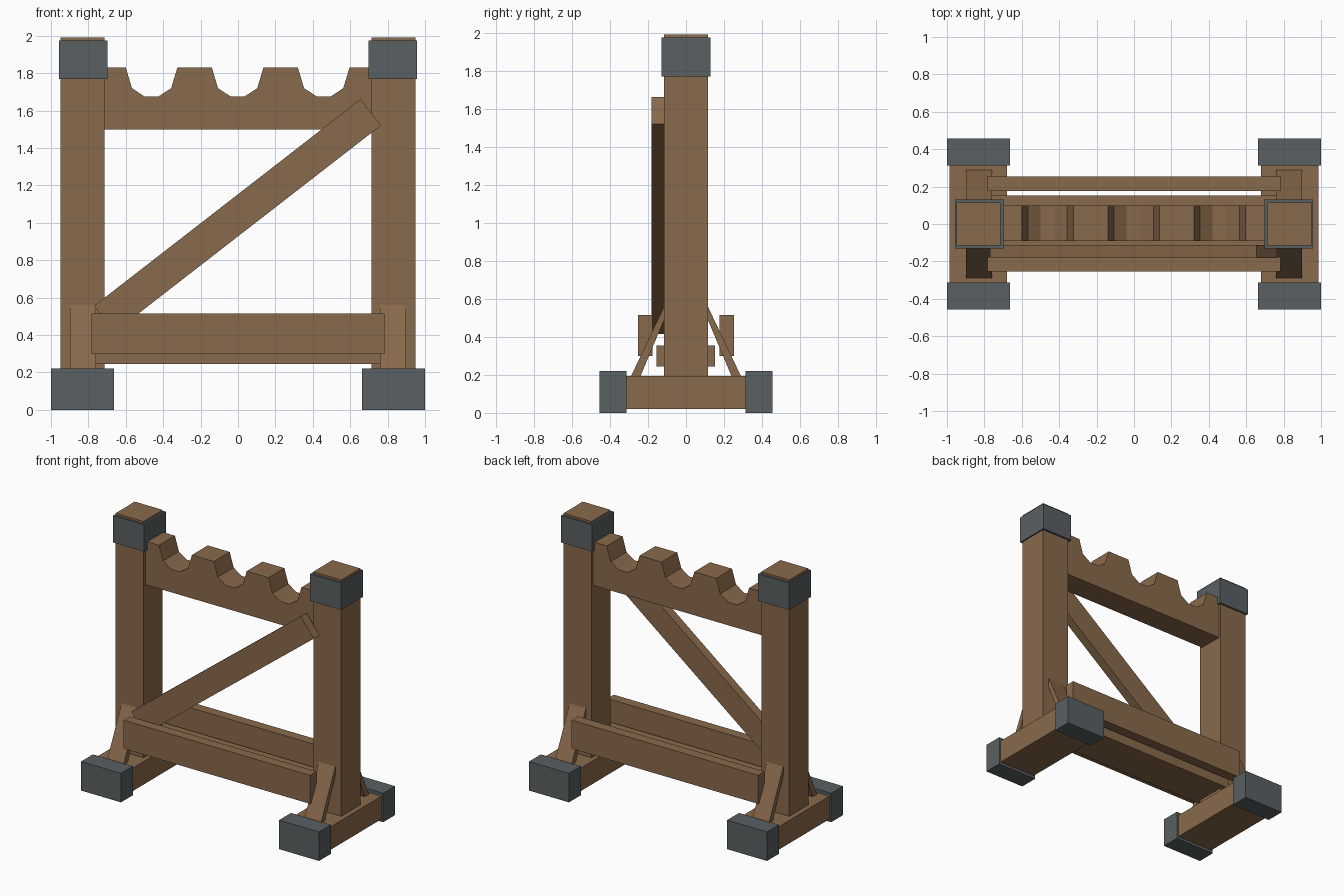
import bpy, bmesh, math
from mathutils import Matrix

cube = bpy.data.objects.get("Cube")
if cube:
    bpy.data.objects.remove(cube, do_unlink=True)


def material(name, color):
    m = bpy.data.materials.new(name)
    m.use_nodes = True
    m.diffuse_color = color
    m.node_tree.nodes["Principled BSDF"].inputs["Base Color"].default_value = color
    return m


wood = material("brown wood", (0.25, 0.142, 0.072, 1))
iron = material("dark iron", (0.10, 0.115, 0.122, 1))


def add_object(name, bm, mat):
    bmesh.ops.recalc_face_normals(bm, faces=bm.faces)
    mesh = bpy.data.meshes.new(name)
    bm.to_mesh(mesh)
    bm.free()
    mesh.materials.append(mat)
    obj = bpy.data.objects.new(name, mesh)
    bpy.context.collection.objects.link(obj)
    return obj


def box(name, x, y, z, mat=wood, tilt=0):
    """Box from (min, max) ranges, optionally tilted about the y axis."""
    bm = bmesh.new()
    bmesh.ops.create_cube(bm, size=1)
    size = [b - a for a, b in (x, y, z)]
    mid = [(a + b) / 2 for a, b in (x, y, z)]
    place = Matrix.Translation(mid) @ Matrix.Rotation(tilt, 4, 'Y') @ Matrix.Diagonal((*size, 1))
    bmesh.ops.transform(bm, matrix=place, verts=bm.verts)
    return add_object(name, bm, mat)


def prism(name, points, offset, mat=wood):
    """Extrude a closed outline of 3D points along an offset."""
    bm = bmesh.new()
    face = bm.faces.new([bm.verts.new(p) for p in points])
    new = bmesh.ops.extrude_face_region(bm, geom=[face])["geom"]
    bmesh.ops.translate(bm, vec=offset, verts=[v for v in new if isinstance(v, bmesh.types.BMVert)])
    return add_object(name, bm, mat)


def span(side, a, b):
    return tuple(sorted((side * a, side * b)))


# Two uprights with feet, iron caps and sloping props
for side, label in ((1, "left"), (-1, "right")):
    box(f"{label}_post", span(side, 0.713, 0.948), (-0.115, 0.115), (0.19, 1.99))
    box(f"{label}_post_cap", span(side, 0.698, 0.958), (-0.13, 0.13), (1.77, 1.975), iron)
    box(f"{label}_foot", span(side, 0.678, 0.986), (-0.33, 0.33), (0.02, 0.195))
    for end, where in ((-1, "front"), (1, "back")):
        box(f"{label}_{where}_foot_cap", span(side, 0.664, 1.0), span(end, 0.313, 0.456), (0, 0.22), iron)
        outline = [(-0.293, 0.185), (-0.115, 0.56), (-0.10, 0.525), (-0.243, 0.185)]
        prism(f"{label}_{where}_prop", [(side * 0.76, -end * y, z) for y, z in outline],
              (side * 0.138, 0, 0))

# Notched top rail
profile = [(-0.72, 1.5), (-0.72, 1.83)]
notch = [(-0.138, 1.83), (-0.105, 1.72), (-0.037, 1.675)]
notch += [(-x, z) for x, z in reversed(notch)]
for center in (-0.462, -0.002, 0.458):
    profile += [(center + x, z) for x, z in notch]
profile += [(0.72, 1.83), (0.72, 1.5)]
prism("notched_top_rail", [(x, -0.09, z) for x, z in profile], (0, 0.19, 0))

# Lower rails
box("lower_rail", (-0.762, 0.762), (-0.155, 0.152), (0.245, 0.355))
box("front_beam", (-0.783, 0.783), (-0.253, -0.177), (0.298, 0.515))
box("back_beam", (-0.783, 0.783), (0.177, 0.253), (0.298, 0.515))

# Diagonal brace across the front
box("diagonal_brace", (-0.904, 0.899), (-0.182, -0.113), (0.949, 1.127), tilt=-math.radians(37.8))
